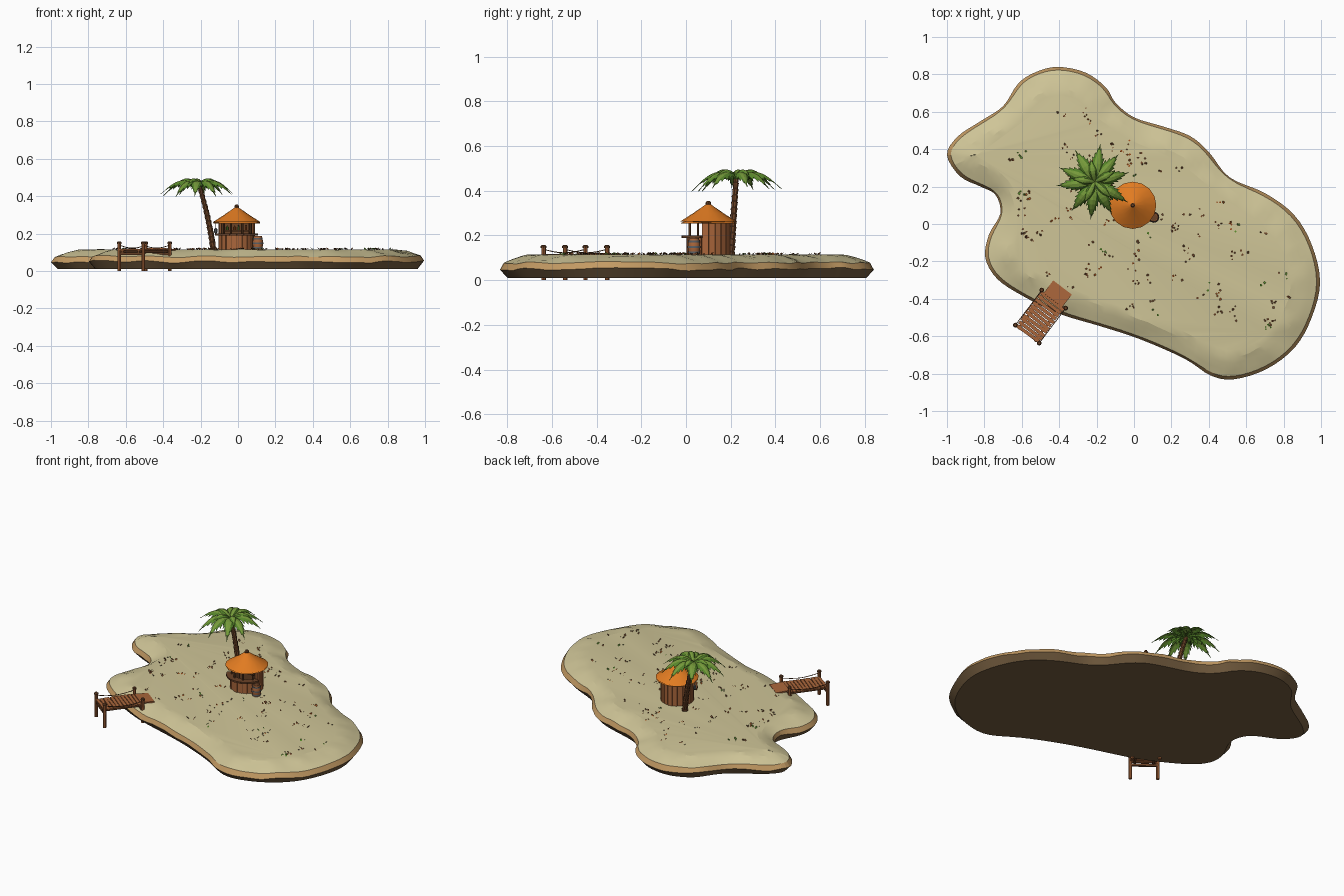
import bpy, bmesh, math, random
from math import sin, cos, pi, radians
from mathutils import Vector, Matrix, noise

random.seed(4)
if "Cube" in bpy.data.objects:
    bpy.data.objects.remove(bpy.data.objects["Cube"])


def material(name, *srgb):
    m = bpy.data.materials.new(name)
    colour = [c ** 2.2 for c in srgb] + [1]
    m.use_nodes = True
    m.diffuse_color = colour
    m.node_tree.nodes["Principled BSDF"].inputs["Base Color"].default_value = colour
    return m


SAND = material("sand", .81, .77, .59)
CLAY = material("tan earth", .76, .60, .39)
EARTH = material("dark earth", .46, .37, .26)
WOOD = material("warm wood", .66, .40, .24)
DARK = material("dark wood", .42, .27, .17)
ROOF = material("orange thatch", .88, .48, .15)
LEAF = material("palm green", .34, .52, .18)
LIGHT = material("light green", .46, .60, .24)
METAL = material("grey metal", .36, .38, .40)
DRY = material("dry leaf", .62, .32, .14)


def finish(name, bm, *mats, smooth=None, normals=True):
    if normals:
        bmesh.ops.recalc_face_normals(bm, faces=bm.faces[:])
    me = bpy.data.meshes.new(name)
    bm.to_mesh(me)
    bm.free()
    for m in mats:
        me.materials.append(m)
    ob = bpy.data.objects.new(name, me)
    bpy.context.collection.objects.link(ob)
    if smooth:
        bpy.ops.object.select_all(action='DESELECT')
        ob.select_set(True)
        bpy.context.view_layer.objects.active = ob
        bpy.ops.object.shade_smooth_by_angle(angle=radians(smooth))
    return ob


def bridge(bm, a, b, mat=0):
    for i in range(len(a)):
        j = (i + 1) % len(a)
        bm.faces.new((a[i], a[j], b[j], b[i])).material_index = mat


def box(bm, loc, size, angle=0.0, pitch=0.0):
    m = (Matrix.Translation(loc) @ Matrix.Rotation(angle, 4, 'Z')
         @ Matrix.Rotation(pitch, 4, 'Y') @ Matrix.Diagonal((*size, 1)))
    bmesh.ops.create_cube(bm, size=1, matrix=m)


def tube(bm, points, radii, sides=8, mat=0):
    """Loft round rings along a path and cap both ends."""
    pts = [Vector(p) for p in points]
    rings = []
    for i, p in enumerate(pts):
        d = pts[min(i + 1, len(pts) - 1)] - pts[max(i - 1, 0)]
        q = d.to_track_quat('Z', 'Y')
        rings.append([bm.verts.new(p + q @ Vector((radii[i] * cos(k * 2 * pi / sides),
                      radii[i] * sin(k * 2 * pi / sides), 0))) for k in range(sides)])
    for a, b in zip(rings, rings[1:]):
        bridge(bm, a, b, mat)
    bm.faces.new(rings[0]).material_index = mat
    bm.faces.new(rings[-1]).material_index = mat


def upright(bm, x, y, profile, sides=8, mat=0):
    tube(bm, [(x, y, z) for r, z in profile], [r for r, z in profile], sides, mat)


# Island: smooth closed shoreline, lofted through inset rings
shore = [(-1, .37), (-.94, .47), (-.82, .55), (-.7, .63), (-.62, .75), (-.53, .81), (-.41, .84),
         (-.26, .81), (-.15, .73), (-.1, .65), (0, .57), (.16, .52), (.3, .47), (.4, .385),
         (.51, .25), (.7, .165), (.855, .05), (.95, -.11), (.995, -.31), (.95, -.5), (.86, -.66),
         (.71, -.775), (.535, -.83), (.41, -.81), (.27, -.72), (.03, -.615), (-.185, -.545),
         (-.4, -.48), (-.585, -.39), (-.73, -.295), (-.795, -.18), (-.775, -.055), (-.715, .055),
         (-.74, .155), (-.82, .2), (-.93, .255)]


def rounded(pts, steps=4):
    out, n = [], len(pts)
    for i in range(n):
        a, b, c, d = [Vector(pts[(i + k) % n]) for k in (-1, 0, 1, 2)]
        for s in range(steps):
            t = s / steps
            out.append(b + .5 * t * (c - a + t * (2 * a - 5 * b + 4 * c - d
                       + t * (3 * (b - c) + d - a))))
    return out


def inset(loop, dist, relax=3):
    n, out = len(loop), []
    for i in range(n):
        d = (loop[(i + 1) % n] - loop[i - 1]).normalized()
        out.append(loop[i] + Vector((d.y, -d.x)) * dist)
    for _ in range(relax):
        out = [(out[i - 1] + out[i] * 2 + out[(i + 1) % n]) / 4 for i in range(n)]
    return out


def ring(bm, loop, z, wobble):
    return [bm.verts.new((p.x, p.y, z + wobble * noise.noise(Vector((p.x, p.y, z)) * 9)))
            for p in loop]


bm = bmesh.new()
edge = rounded(shore)
base = ring(bm, inset(edge, .03), .01, 0)
waist = ring(bm, edge, .05, .012)
rim = ring(bm, inset(edge, .014), .078, .01)
bm.faces.new(base).material_index = 2
bridge(bm, base, waist, 2)
bridge(bm, waist, rim, 1)
loop, last = inset(edge, .014), rim
for z, wobble in ((.09, .008), (.102, .012), (.111, .01), (.115, 0)):
    loop = inset(loop, .03, 5)
    jittered = [p + Vector((random.uniform(-1, 1), random.uniform(-1, 1))) * .004 for p in loop]
    nxt = ring(bm, jittered, z, wobble)
    bridge(bm, last, nxt)
    last = nxt
bm.faces.new(last)
finish("island", bm, SAND, CLAY, EARTH, smooth=12)


# Ground tufts scattered over the flat top
def inside(p):
    hit = False
    for a, b in zip(loop, loop[1:] + loop[:1]):
        if (a.y > p.y) != (b.y > p.y) and p.x < a.x + (p.y - a.y) * (b.x - a.x) / (b.y - a.y):
            hit = not hit
    return hit


bm = bmesh.new()
count = 0
while count < 85:
    c = Vector((random.uniform(-.9, .95), random.uniform(-.8, .8)))
    if not inside(c) or (c - Vector((0, .1))).length < .15:
        continue
    count += 1
    kind = random.choice((0, 0, 0, 1, 2))
    for _ in range(random.randint(2, 5)):
        a, s = random.uniform(0, 2 * pi), random.uniform(.008, .014)
        root = Vector((c.x + random.uniform(-.02, .02), c.y + random.uniform(-.02, .02), .113))
        out, side = Vector((cos(a), sin(a), .7)) * s, Vector((-sin(a), cos(a), 0)) * s * .5
        quad = (root, root + out * .7 + side, root + out * 1.3, root + out * .7 - side)
        bm.faces.new([bm.verts.new(v) for v in quad]).material_index = kind
finish("ground_tufts", bm, DARK, LEAF, DRY, normals=False)

# Hut: planks around a circle, open above the counter at the front
HX, HY, FLOOR, COUNTER, EAVE = -.007, .1, .11, .19, .262
front = lambda a: sin(a) < -.45
planks, seams, counter = bmesh.new(), bmesh.new(), bmesh.new()
for k in range(20):
    a = (k + .5) * 2 * pi / 20
    top = COUNTER if front(a) else EAVE
    r = .09 + random.uniform(-.002, .002)
    box(planks, (HX + r * cos(a), HY + r * sin(a), (FLOOR + top) / 2),
        (.012, .027, top - FLOOR), a)
    box(seams, (HX + .084 * cos(a), HY + .084 * sin(a), (FLOOR + top) / 2),
        (.01, .03, top - FLOOR), a)
    if front(a):
        box(counter, (HX + .097 * cos(a), HY + .097 * sin(a), COUNTER + .004),
            (.045, .036, .01), a)
finish("hut_planks", planks, WOOD)
finish("hut_inner_wall", seams, DARK)
finish("counter_top", counter, DARK)

bm = bmesh.new()
for deg in (212, 250, 290, 328):
    x, y = HX + .088 * cos(radians(deg)), HY + .088 * sin(radians(deg))
    upright(bm, x, y, ((.006, FLOOR), (.006, EAVE + .005)), 6)
finish("hut_posts", bm, DARK)

# Bar back, shelf and bottles
bm = bmesh.new()
box(bm, (HX, HY + .03, .185), (.13, .02, .15))
box(bm, (HX, HY - .005, .215), (.13, .04, .006))
finish("bar_shelf", bm, DARK)
bm = bmesh.new()
for k in range(6):
    upright(bm, HX - .05 + k * .02, HY - .01,
            ((.006, .218), (.006, .234), (.002, .238), (.002, .246)), 6, k % 3)
finish("bottles", bm, LEAF, METAL, DRY)

# Roof cone with a lipped edge and a knob
bm = bmesh.new()
upright(bm, HX, HY, ((.1, .268), (.124, .254), (.126, .262), (.07, .298), (.012, .338)), 16)
finish("roof", bm, ROOF, smooth=20)
bm = bmesh.new()
upright(bm, HX, HY, ((.012, .334), (.013, .345), (.007, .354)), 8)
finish("roof_knob", bm, DARK)

# Hanging lantern
bm = bmesh.new()
upright(bm, HX - .112, HY - .02, ((.0015, .26), (.0015, .23), (.008, .225), (.009, .208), (.004, .2)), 6)
finish("lantern", bm, METAL)

# Barrel with hoops
bm = bmesh.new()
BX, BY = .106, .036
upright(bm, BX, BY, ((.022, .11), (.027, .135), (.028, .149), (.027, .163), (.022, .186)), 12)
for z, r in ((.124, .026), (.148, .0292), (.173, .026)):
    upright(bm, BX, BY, ((r, z - .004), (r + .0004, z), (r, z + .004)), 12, 1)
upright(bm, BX, BY, ((.019, .186), (.019, .188)), 12, 2)
finish("barrel", bm, WOOD, METAL, DARK, smooth=30)

# Palm trunk: stacked flared segments along a leaning curve
bm = bmesh.new()
N = 13
path, radii = [], []
for i in range(N):
    t = i / N
    for u, flare in ((t, .86), (t + .85 / N, 1.12)):
        path.append((-.13 - .045 * u - .035 * u * u, .2 + .025 * u, .1 + .365 * u))
        radii.append((.018 - .006 * u) * flare)
tube(bm, path, radii, 8)
finish("palm_trunk", bm, DARK)

# Palm fronds: arched, folded leaves with toothed edges
CROWN = Vector((-.21, .225, .462))
bm = bmesh.new()


def frond(angle, length, drop, lift, broad):
    spin = Matrix.Rotation(angle, 3, 'Z')
    place = lambda x, y, z: bm.verts.new(CROWN + spin @ Vector((x, y, z)))
    arc = lambda t: lift * sin(min(t * 1.5, 1) * pi / 2) - drop * t ** 2.6
    steps = 8
    for i in range(steps):
        t0, t1 = i / steps, (i + 1) / steps
        w0, w1 = [broad * (.12 + sin(pi * min(t * .85 + .1, 1))) * (1 - t ** 4) for t in (t0, t1)]
        for s in (-1, 1):
            mid0, mid1 = place(length * t0, 0, arc(t0)), place(length * t1, 0, arc(t1))
            rib0 = place(length * t0, s * w0 * .45, arc(t0) - w0 * .12)
            rib1 = place(length * t1, s * w1 * .45, arc(t1) - w1 * .12)
            tip = place(length * (t1 + .05), s * w1 * 1.05, arc(t1) - w1 * .75 - .004)
            root = place(length * t0, s * w0 * .7, arc(t0) - w0 * .35)
            inner = (mid0, mid1, rib1, rib0)
            outer = (rib0, rib1, tip, root)
            for f, m in ((inner, 1), (outer, 0)):
                bm.faces.new(f if s < 0 else f[::-1]).material_index = m
    bmesh.ops.remove_doubles(bm, verts=bm.verts[:], dist=.0002)


for k in range(10):
    frond(radians(k * 36 + 10 + random.uniform(-6, 6)), .19 * random.uniform(.95, 1.05),
          random.uniform(.08, .105), .038, .036)
for k in range(5):
    frond(radians(k * 72 + 28), .12, .035, .042, .026)
for f in bm.faces:
    if f.normal.z > 0:
        f.normal_flip()
    f.normal_flip()
finish("palm_fronds", bm, LEAF, LIGHT, normals=False)

# Dock: frame running from the land end out over the shore
LAND, DIRECTION = Vector((-.385, -.343)), Vector((-.603, -.798))
ACROSS = Vector((-DIRECTION.y, DIRECTION.x))
YAW = math.atan2(DIRECTION.y, DIRECTION.x)


def dock(along, side, z):
    p = LAND + DIRECTION * along + ACROSS * side
    return Vector((p.x, p.y, z))


bm = bmesh.new()
for k in range(11):
    box(bm, dock(.088 + k * .0215, random.uniform(-.003, .003), .112), (.0185, .155, .008),
        YAW + random.uniform(-.03, .03))
box(bm, dock(.038, 0, .115), (.085, .125, .008), YAW, -.06)
finish("dock_planks", bm, WOOD)

bm = bmesh.new()
for s in (-1, 1):
    box(bm, dock(.19, s * .055, .102), (.25, .014, .014), YAW)
for along in (.08, .305):
    box(bm, dock(along, 0, .091), (.014, .17, .014), YAW)
finish("dock_beams", bm, DARK)

posts, ropes = bmesh.new(), bmesh.new()
for s in (-.08, .08):
    for along in (.073, .308):
        p = dock(along, s, 0)
        upright(posts, p.x, p.y, ((.01, 0), (.01, .146)), 8)
        upright(posts, p.x, p.y, ((.013, .144), (.013, .152), (.008, .157)), 8, 1)
    sag = [dock(.073 + .235 * t / 8, s, .138 - .016 * sin(pi * t / 8)) for t in range(9)]
    tube(ropes, sag, [.0022] * 9, 5)
finish("dock_posts", posts, WOOD, DARK)
finish("dock_ropes", ropes, DARK)
